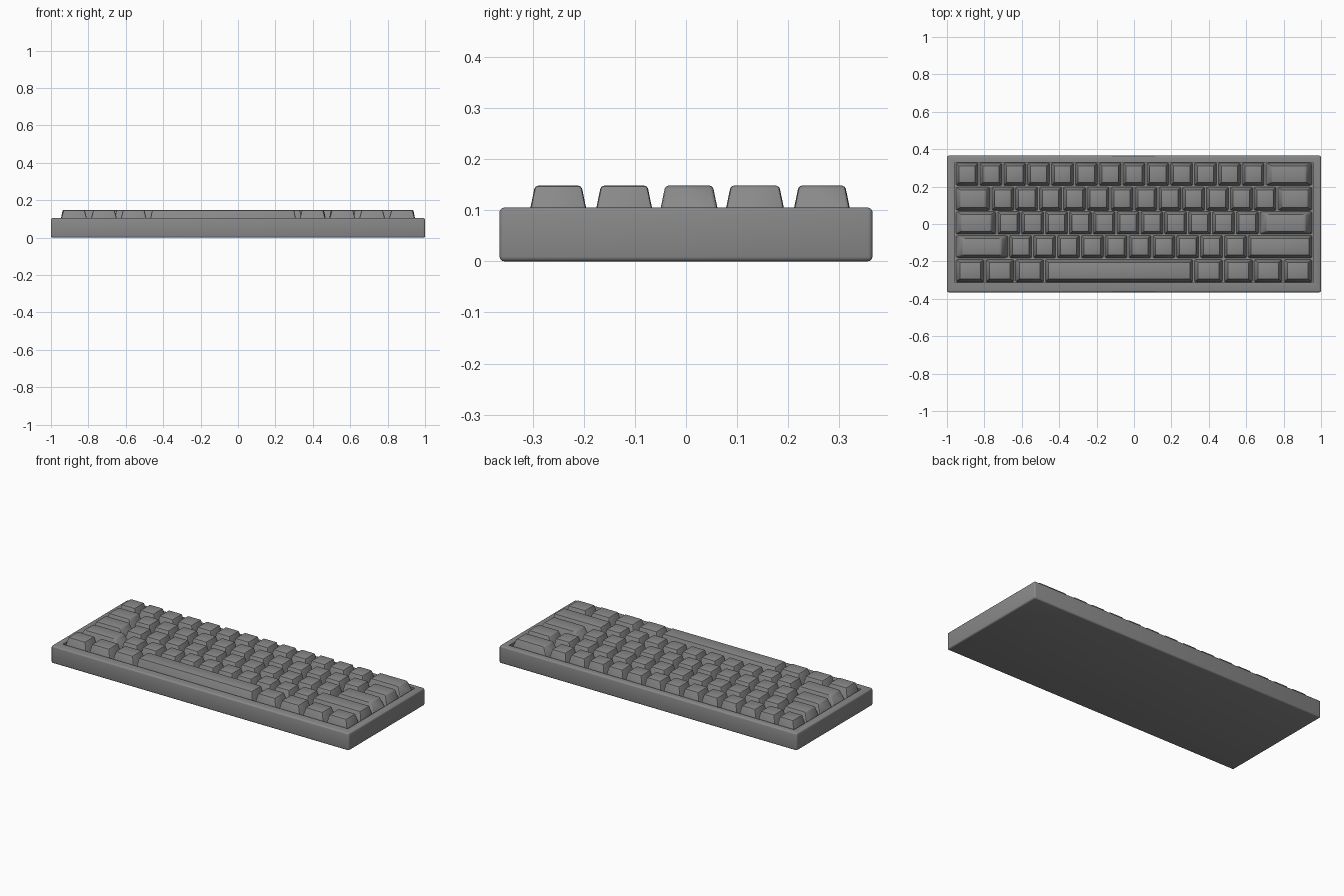
import bpy, bmesh
from mathutils import Matrix, Vector

if "Cube" in bpy.data.objects:
    bpy.data.objects.remove(bpy.data.objects["Cube"])

UNIT = 0.1275          # width of a single key cell
GAP = 0.009
PLATE_Z, KEY_TOP = 0.08, 0.148

grey = bpy.data.materials.new("dark_grey")
grey.diffuse_color = (0.25, 0.25, 0.25, 1)
grey.use_nodes = True
grey.node_tree.nodes["Principled BSDF"].inputs["Base Color"].default_value = grey.diffuse_color


def finish(bm, name):
    bmesh.ops.recalc_face_normals(bm, faces=bm.faces)
    me = bpy.data.meshes.new(name)
    bm.to_mesh(me)
    bm.free()
    me.materials.append(grey)
    ob = bpy.data.objects.new(name, me)
    bpy.context.collection.objects.link(ob)
    return ob


def make_case():
    # rounded slab with a sunken key plate that closely frames the keys
    bm = bmesh.new()
    bmesh.ops.create_cube(bm, size=1, matrix=Matrix.Translation((0, 0, 0.0525))
                          @ Matrix.Diagonal((2, 0.73, 0.105, 1)))
    bmesh.ops.bevel(bm, geom=bm.edges[:], offset=0.009, segments=3,
                    profile=0.5, affect='EDGES')
    bm.normal_update()
    top = max(bm.faces, key=lambda f: f.calc_center_median().z)
    bmesh.ops.inset_region(bm, faces=[top], thickness=0.03)
    for v in top.verts:
        v.co.x = 0.957 if v.co.x > 0 else -0.957
        v.co.y = 0.329 if v.co.y > 0 else -0.313
    walls = bmesh.ops.extrude_face_region(bm, geom=[top])
    for v in [g for g in walls['geom'] if isinstance(g, bmesh.types.BMVert)]:
        v.co.z = PLATE_Z
    if top.is_valid:
        bmesh.ops.delete(bm, geom=[top], context='FACES')
    return finish(bm, "case")


def make_key(name, x, y, width, hy, stretch):
    # tapered cap with softened edges; stretched caps widen their taper too
    w = UNIT - GAP if stretch else width
    hx, taper = w / 2, 0.0145
    bm = bmesh.new()
    bmesh.ops.create_cube(bm, size=2)
    for v in bm.verts:
        up = v.co.z > 0
        t = taper if up else 0
        v.co = Vector((v.co.x * (hx - t), v.co.y * (hy - t),
                       KEY_TOP if up else PLATE_Z - 0.002))
    edges = [e for e in bm.edges if any(v.co.z > 0.1 for v in e.verts)]
    bmesh.ops.bevel(bm, geom=edges, offset=0.006, segments=2,
                    profile=0.5, affect='EDGES')
    bmesh.ops.scale(bm, vec=(width / w, 1, 1), verts=bm.verts)
    ob = finish(bm, name)
    ob.location = (x, y, 0)
    return ob


# rows back to front: centre y, half depth, key widths in cells
rows = [
    (0.266, 0.060, [1] * 13 + [2]),
    (0.135, 0.062, [1.5] + [1] * 12 + [1.5]),
    (0.006, 0.061, [1.75] + [1] * 11 + [2.25]),
    (-0.121, 0.060, [2.25] + [1] * 10 + [2.75]),
    (-0.250, 0.060, [1.25] * 3 + [6.25] + [1.25] * 4),
]

objects = [make_case()]
for r, (y, half_depth, row) in enumerate(rows):
    x = -7.5 * UNIT
    for k, cells in enumerate(row):
        name = "space_bar" if cells > 3 else f"key_row{r + 1}_{k + 1}"
        objects.append(make_key(name, x + cells * UNIT / 2, y,
                                cells * UNIT - GAP, half_depth, cells < 2.5))
        x += cells * UNIT

# smooth only the small rounded edges
for ob in objects:
    ob.select_set(True)
bpy.context.view_layer.objects.active = objects[0]
bpy.ops.object.shade_smooth_by_angle(angle=0.6)
